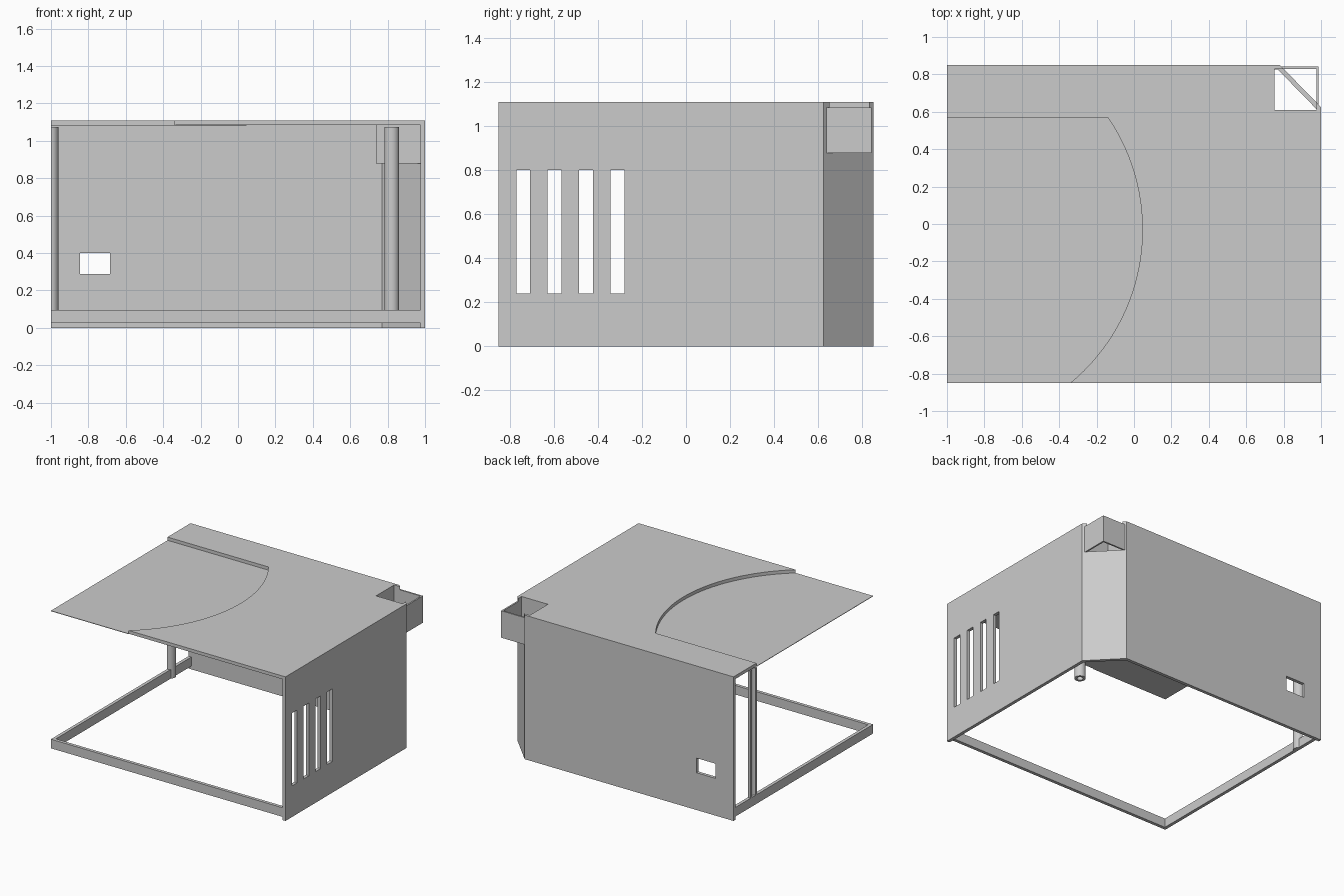
import bpy, bmesh, math

cube = bpy.data.objects.get("Cube")
if cube:
    bpy.data.objects.remove(cube, do_unlink=True)

grey = bpy.data.materials.new("plain_grey")
grey.use_nodes = True
grey.diffuse_color = (0.6, 0.6, 0.6, 1)
grey.node_tree.nodes["Principled BSDF"].inputs["Base Color"].default_value = (0.6, 0.6, 0.6, 1)

HEIGHT, UNDER = 1.11, 1.085   # top and underside of the lid
X, Y, T = 1.0, 0.85, 0.025    # half width, half depth, wall thickness


def prism(name, outline, z0, z1):
    """Extrude a flat outline from z0 to z1."""
    bm = bmesh.new()
    face = bm.faces.new([bm.verts.new((x, y, z0)) for x, y in outline])
    grown = bmesh.ops.extrude_face_region(bm, geom=[face])
    for v in grown["geom"]:
        if isinstance(v, bmesh.types.BMVert):
            v.co.z = z1
    bmesh.ops.recalc_face_normals(bm, faces=bm.faces)
    mesh = bpy.data.meshes.new(name)
    bm.to_mesh(mesh)
    bm.free()
    mesh.materials.append(grey)
    obj = bpy.data.objects.new(name, mesh)
    bpy.context.collection.objects.link(obj)
    return obj


def box(name, x0, x1, y0, y1, z0, z1):
    return prism(name, [(x0, y0), (x1, y0), (x1, y1), (x0, y1)], z0, z1)


def arc(cx, cy, r, a0, a1, steps):
    return [(cx + r * math.cos(a0 + (a1 - a0) * i / steps),
             cy + r * math.sin(a0 + (a1 - a0) * i / steps)) for i in range(steps + 1)]


def cut(obj, cutter):
    """Subtract a cutter from a part, then discard the cutter."""
    cutter.hide_render = True
    mod = obj.modifiers.new("cut", 'BOOLEAN')
    mod.operation = 'DIFFERENCE'
    mod.solver = 'EXACT'
    mod.object = cutter
    bpy.context.view_layer.update()
    bpy.context.view_layer.objects.active = obj
    bpy.ops.object.modifier_apply(modifier=mod.name)
    bpy.data.objects.remove(cutter, do_unlink=True)


def pocket_cutter():
    return box("pocket_cutter", 0.75, 0.975, 0.61, 0.83, 0.88, 1.3)


# Back wall, bevelled corner and side wall in one bent sheet
walls = prism("walls", [(-X, Y), (0.78, Y), (X, 0.625), (X, -Y),
                        (X - T, -Y), (X - T, 0.615), (0.77, Y - T), (-X, Y - T)], 0, UNDER)
for y in (-0.77, -0.628, -0.485, -0.343):
    cut(walls, box("vent_cutter", 0.9, 1.1, y, y + 0.063, 0.24, 0.8))
cut(walls, box("window_cutter", -0.845, -0.685, 0.7, 1, 0.287, 0.4))
cut(walls, pocket_cutter())

# Lid with a curved recess, floored by a thin sheet
cx, cy, r = -1.02, -0.03, 1.065
curve = arc(cx, cy, r, math.asin((0.57 - cy) / r), -math.asin((Y + cy) / r), 32)
lid = prism("lid", [(X, -Y), (X, 0.625), (0.78, Y), (-X, Y), (-X, 0.57)] + curve, UNDER, HEIGHT)
cut(lid, pocket_cutter())
prism("recess_sheet", [(-X, -Y), (-X, 0.57)] + curve, UNDER - 0.004, UNDER)

# Open square sleeve through the bevelled corner
sleeve = box("corner_sleeve", 0.738, 0.987, 0.598, 0.842, 0.878, UNDER)
cut(sleeve, box("sleeve_cutter", 0.75, 0.975, 0.61, 0.83, 0.5, 1.3))

# Low rails along the open front and side
prism("lower_rails", [(X - T, -Y), (-X, -Y), (-X, Y - T), (-X + T, Y - T),
                      (-X + T, -Y + T), (X - T, -Y + T)], 0.025, 0.095)

# Hollow posts; the one at the open side is halved lengthwise
for name, x, y in (("inner_post", 0.822, 0.39), ("side_post", -X, 0.605)):
    post = prism(name, arc(x, y, 0.04, 0, math.tau, 32)[:-1], 0.025, 1.075)
    cut(post, prism("bore_cutter", arc(x, y, 0.022, 0, math.tau, 32)[:-1], -0.1, 1.2))
    if x == -X:
        cut(post, box("half_cutter", -1.2, -X, 0.4, 0.8, -0.1, 1.2))
    bpy.ops.object.select_all(action='DESELECT')
    post.select_set(True)
    bpy.context.view_layer.objects.active = post
    bpy.ops.object.shade_smooth_by_angle(angle=math.radians(35))
